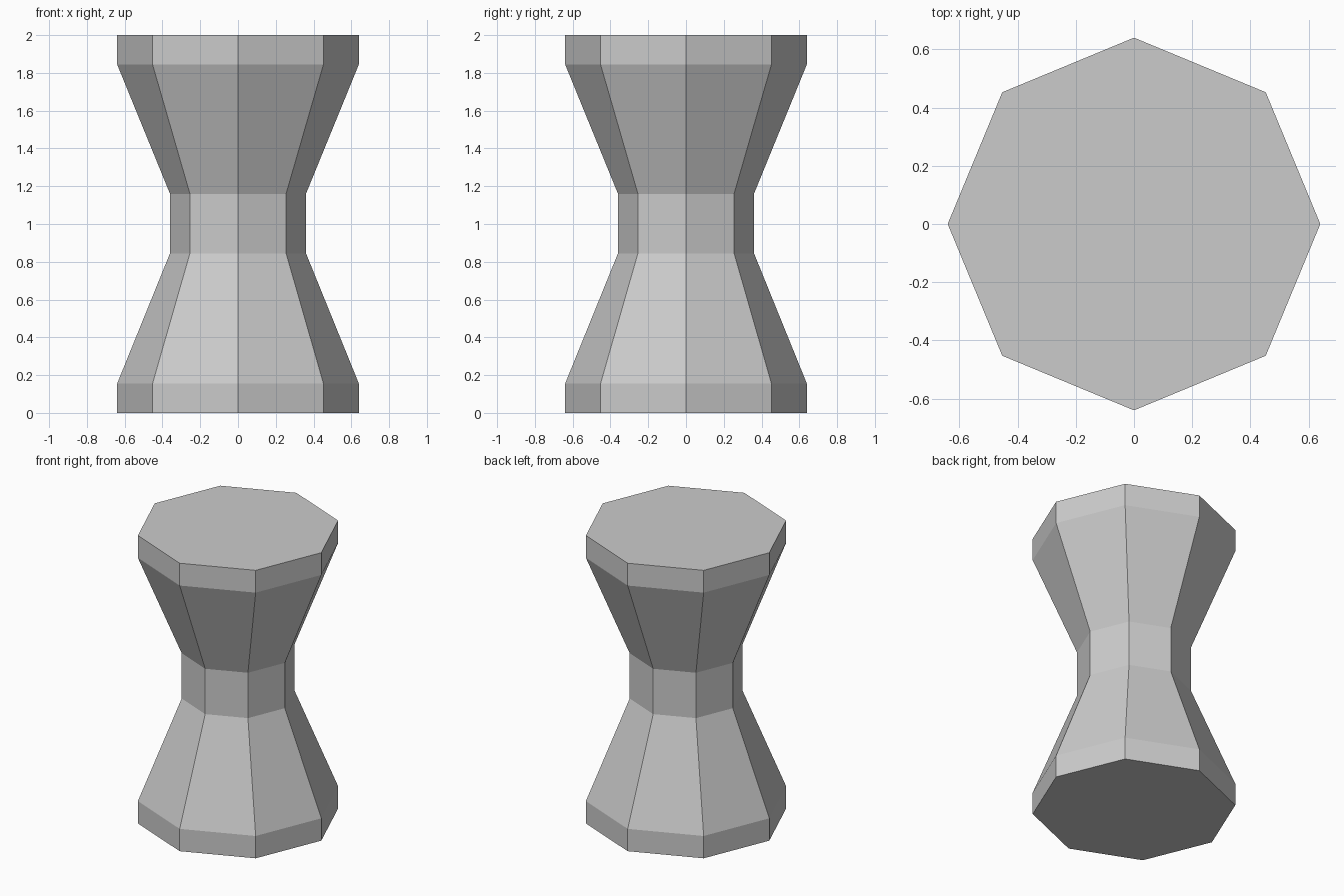
import bpy
import bmesh
from math import cos, sin, pi

cube = bpy.data.objects.get("Cube")
if cube:
    bpy.data.objects.remove(cube, do_unlink=True)

SIDES = 8
# Radius and height of each ring, bottom to top
PROFILE = [(0.64, 0), (0.64, 0.155), (0.36, 0.845),
           (0.36, 1.16), (0.64, 1.845), (0.64, 2)]

# Plain grey
grey = bpy.data.materials.new("grey")
grey.use_nodes = True
colour = (0.6, 0.6, 0.6, 1)
grey.diffuse_color = colour
grey.node_tree.nodes["Principled BSDF"].inputs["Base Color"].default_value = colour

# Waisted octagonal body: stacked rings joined by flat sides, with caps
bm = bmesh.new()
rings = [[bm.verts.new((r * cos(2 * pi * i / SIDES), r * sin(2 * pi * i / SIDES), z))
          for i in range(SIDES)] for r, z in PROFILE]
for low, high in zip(rings, rings[1:]):
    for i in range(SIDES):
        j = (i + 1) % SIDES
        bm.faces.new((low[i], low[j], high[j], high[i]))
bm.faces.new(rings[0][::-1])
bm.faces.new(rings[-1])

mesh = bpy.data.meshes.new("waisted_body")
bm.to_mesh(mesh)
bm.free()
mesh.materials.append(grey)
body = bpy.data.objects.new("waisted_body", mesh)
bpy.context.collection.objects.link(body)
